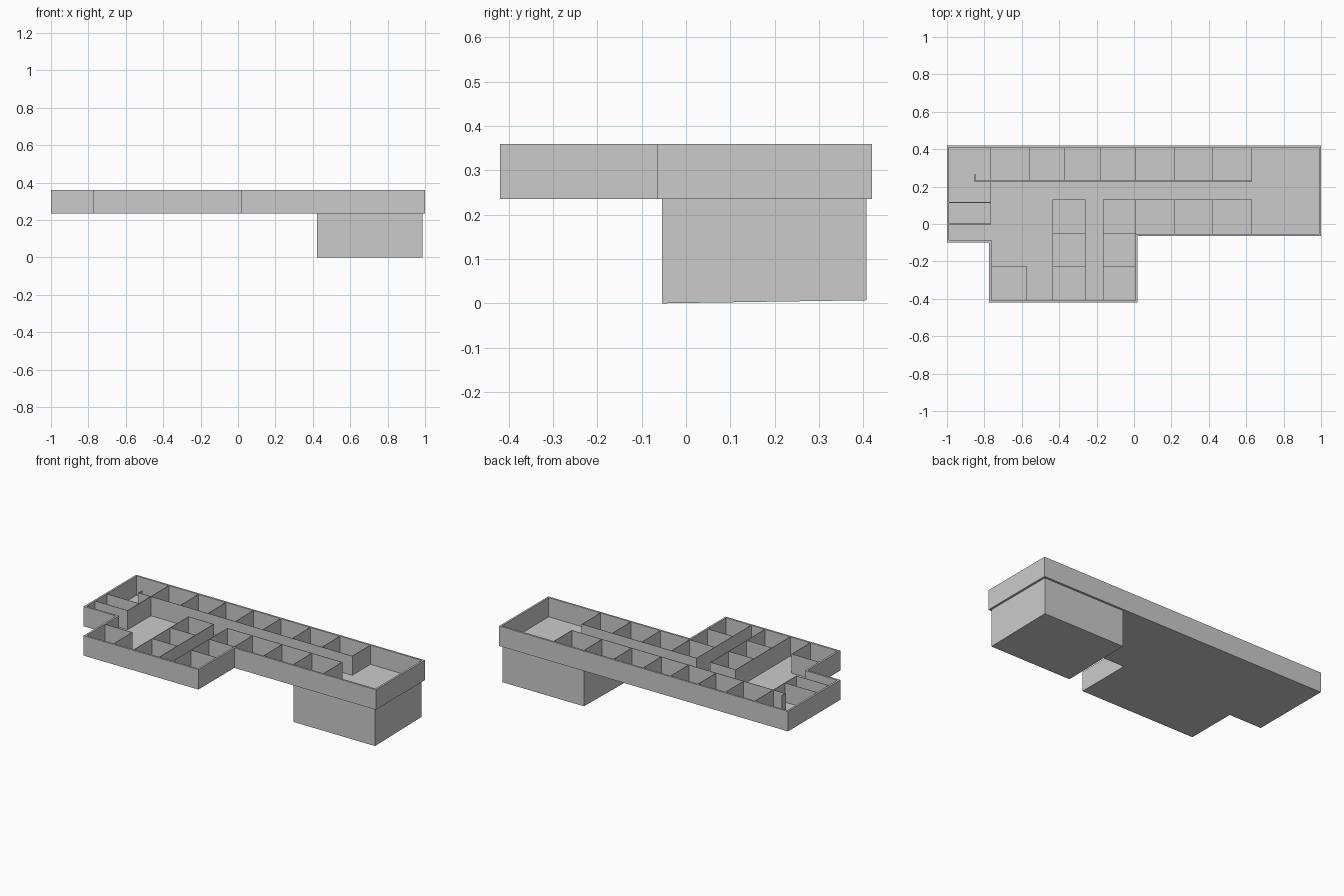
import bpy, bmesh

if "Cube" in bpy.data.objects:
    bpy.data.objects.remove(bpy.data.objects["Cube"])

BASE, FLOOR, TOP = 0.235, 0.24, 0.36   # storey underside, floor surface, wall top
T = 0.012                              # outer wall thickness
W = 0.003                              # partition thickness


def finish(bm, name):
    bmesh.ops.recalc_face_normals(bm, faces=bm.faces)
    mesh = bpy.data.meshes.new(name)
    bm.to_mesh(mesh)
    bm.free()
    obj = bpy.data.objects.new(name, mesh)
    bpy.context.collection.objects.link(obj)
    return obj


def add_box(bm, x0, x1, y0, y1, z0, z1):
    verts = bmesh.ops.create_cube(bm, size=1)["verts"]
    for v in verts:
        v.co.x = x1 if v.co.x > 0 else x0
        v.co.y = y1 if v.co.y > 0 else y0
        v.co.z = z1 if v.co.z > 0 else z0
    return verts


# Storey shell: floor slab with a surrounding wall, open at the top
outline = [(-1, 0.42), (-1, -0.098), (-0.775, -0.098), (-0.775, -0.42),
           (0.02, -0.42), (0.02, -0.065), (1, -0.065), (1, 0.42)]
# direction towards the inside at each corner
inward = [(1, -1), (1, 1), (1, 1), (1, 1), (-1, 1), (-1, 1), (-1, 1), (-1, -1)]
inner = [(x + dx * T, y + dy * T) for (x, y), (dx, dy) in zip(outline, inward)]

bm = bmesh.new()
loops = [[bm.verts.new((x, y, z)) for x, y in pts]
         for pts, z in ((outline, BASE), (outline, TOP), (inner, TOP), (inner, FLOOR))]
n = len(outline)
for a, b in zip(loops, loops[1:]):
    for i in range(n):
        j = (i + 1) % n
        bm.faces.new((a[i], a[j], b[j], b[i]))
bm.faces.new(loops[0])
bm.faces.new(loops[-1])
finish(bm, "storey_shell")

# Lower block under the east end, with a slightly rising underside
bm = bmesh.new()
for v in add_box(bm, 0.422, 0.987, -0.054, 0.407, 0, BASE):
    if v.co.z < 0.1 and v.co.y > 0:
        v.co.z = 0.007
finish(bm, "lower_block")


# Partitions: walls along x are (y, x0, x1), walls along y are (x, y0, y1)
def partitions(name, along_x=(), along_y=()):
    bm = bmesh.new()
    h = W / 2
    for y, x0, x1 in along_x:
        add_box(bm, x0 - h, x1 + h, y - h, y + h, FLOOR, TOP)
    for x, y0, y1 in along_y:
        add_box(bm, x - h, x + h, y0 - h, y1 + h, FLOOR, TOP)
    finish(bm, name)


partitions("north_room_walls",
           [(0.23, -0.85, 0.63)],
           [(x, 0.23, 0.409) for x in (-0.765, -0.56, -0.37, -0.18, 0.01, 0.215, 0.42, 0.63)])

partitions("middle_room_walls",
           [(0.13, -0.165, 0.63)],
           [(x, -0.055, 0.13) for x in (0.01, 0.215, 0.42, 0.63)])

partitions("south_wing_walls",
           [(y, x0, x1) for x0, x1 in ((-0.435, -0.26), (-0.165, 0.01))
            for y in (-0.05, -0.228)] + [(0.13, -0.435, -0.26)],
           [(x, -0.41, 0.13) for x in (-0.435, -0.26, -0.165)])

partitions("corner_room_walls",
           [(-0.225, -0.765, -0.575)], [(-0.575, -0.41, -0.225)])

partitions("west_room_walls",
           [(0.0, -0.99, -0.765), (0.115, -0.99, -0.765)],
           [(-0.765, 0.0, 0.23), (-0.85, 0.23, 0.265)])
